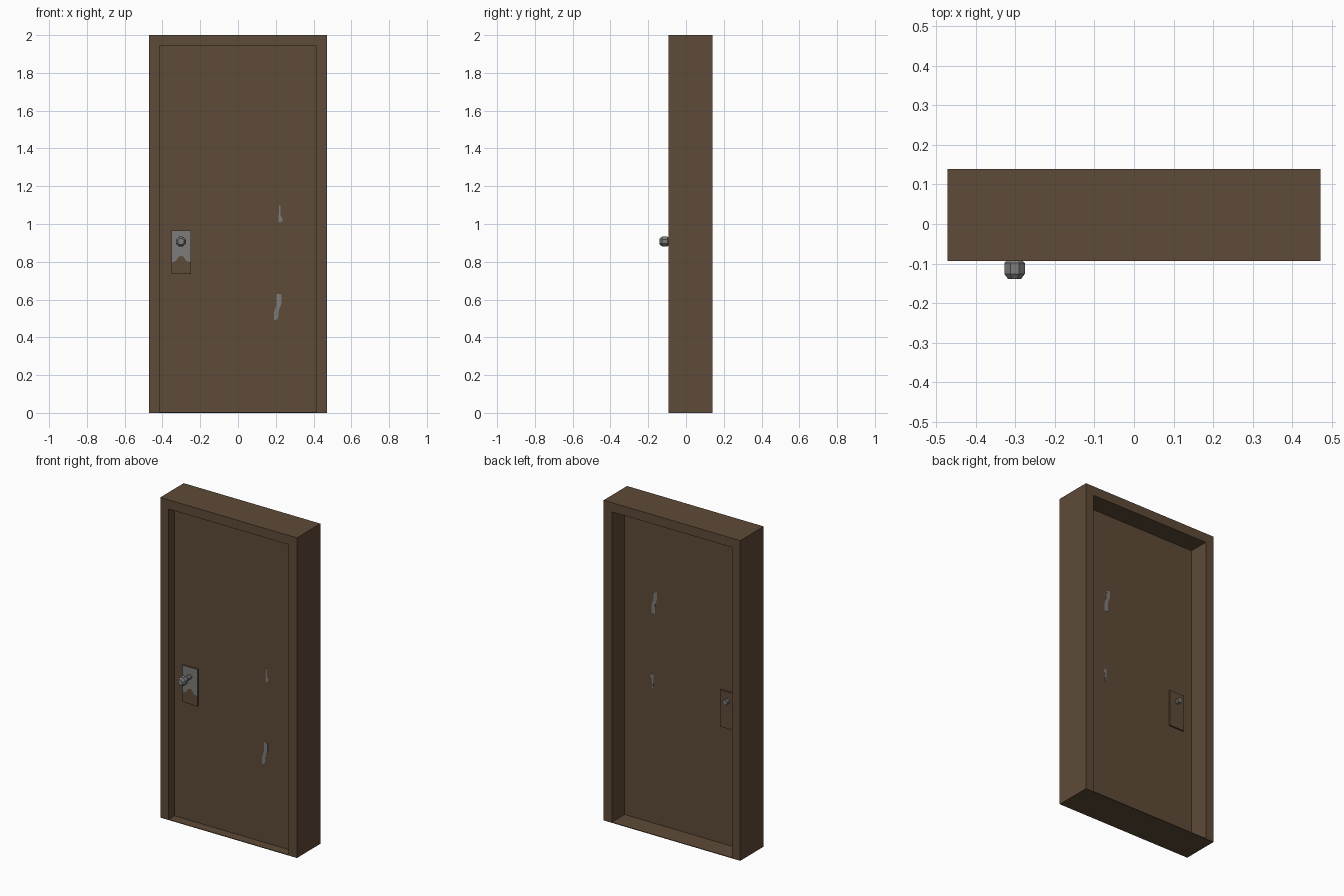
import bpy, bmesh, math
from mathutils import Vector, Matrix

cube = bpy.data.objects.get("Cube")
if cube:
    bpy.data.objects.remove(cube)


def material(name, rgb):
    m = bpy.data.materials.new(name)
    m.use_nodes = True
    m.diffuse_color = (*rgb, 1)
    m.node_tree.nodes["Principled BSDF"].inputs["Base Color"].default_value = (*rgb, 1)
    return m


BROWN = material("brown wood", (0.112, 0.069, 0.040))
GREY = material("worn grey metal", (0.205, 0.20, 0.193))


def finish(bm, name, mat):
    bmesh.ops.recalc_face_normals(bm, faces=bm.faces)
    mesh = bpy.data.meshes.new(name)
    bm.to_mesh(mesh)
    bm.free()
    mesh.materials.append(mat)
    ob = bpy.data.objects.new(name, mesh)
    bpy.context.collection.objects.link(ob)
    return ob


def prism(name, outlines, y0, y1, mat):
    """Extrude flat x/z outlines from y0 to y1."""
    bm = bmesh.new()
    for pts in outlines:
        bm.faces.new([bm.verts.new((x, y0, z)) for x, z in pts])
    bmesh.ops.remove_doubles(bm, verts=bm.verts, dist=1e-5)
    moved = bmesh.ops.extrude_face_region(bm, geom=bm.faces[:], use_keep_orig=True)["geom"]
    bmesh.ops.translate(bm, vec=(0, y1 - y0, 0),
                        verts=[v for v in moved if isinstance(v, bmesh.types.BMVert)])
    return finish(bm, name, mat)


def rect(x0, x1, z0, z1):
    return [(x0, z0), (x1, z0), (x1, z1), (x0, z1)]


def lathe(name, profile, centre, mat, sides=8):
    """Turn a (radius, y) profile about the y direction."""
    bm = bmesh.new()
    turn = Matrix.Rotation(math.pi / sides, 3, 'Y')
    vs = [bm.verts.new(turn @ Vector((r, y, 0))) for r, y in profile]
    edges = [bm.edges.new(pair) for pair in zip(vs, vs[1:])]
    bmesh.ops.spin(bm, geom=vs + edges, cent=(0, 0, 0), axis=(0, 1, 0),
                   angle=math.tau, steps=sides)
    bmesh.ops.remove_doubles(bm, verts=bm.verts, dist=1e-4)
    ob = finish(bm, name, mat)
    ob.location = (centre[0], 0, centre[1])
    return ob


FRONT, BACK = -0.093, 0.139
DOOR_F, DOOR_B = -0.034, 0.013
HALF, INNER, HEAD, SILL = 0.472, 0.415, 1.942, 0.004

# Frame: one closed ring with a very thin sill
outer = rect(-HALF, HALF, 0, 2)
inner = rect(-INNER, INNER, SILL, HEAD)
ring = [[outer[i], outer[(i + 1) % 4], inner[(i + 1) % 4], inner[i]] for i in range(4)]
prism("door_frame", ring, FRONT, BACK, BROWN)

# Door leaf
prism("door_leaf", [rect(-INNER, INNER, SILL, HEAD)], DOOR_F, DOOR_B, BROWN)

# Lock plates on both faces
PX0, PX1, PZ0, PZ1, THICK = -0.353, -0.249, 0.735, 0.965, 0.009
plate = [rect(PX0, PX1, PZ0, PZ1)]
prism("front_lock_plate", plate, DOOR_F - THICK, DOOR_F, BROWN)
prism("back_lock_plate", plate, DOOR_B, DOOR_B + THICK, BROWN)

# Bare metal on the front plate, with a wavy lower edge
wave = [(PX0, 0.795), (-0.33, 0.803), (-0.315, 0.826), (-0.302, 0.832),
        (-0.288, 0.826), (-0.273, 0.803), (PX1, 0.798)]
prism("front_plate_metal", [wave + [(PX1, PZ1), (PX0, PZ1)]],
      DOOR_F - THICK - 0.001, DOOR_F - THICK, GREY)

# Front knob with its neck, and the short back spindle
SPOT = (-0.302, 0.907)
lathe("front_knob", [(0, DOOR_F), (0.015, DOOR_F), (0.015, -0.085), (0.019, -0.089),
                     (0.028, -0.099), (0.028, -0.126), (0.018, -0.139), (0, -0.139)],
      SPOT, GREY)
lathe("back_spindle", [(0, DOOR_B), (0.016, DOOR_B), (0.016, 0.048), (0, 0.048)],
      SPOT, GREY)

# Worn scratches, turned upside down on the back face
gouge = [(0.19, 0.49), (0.212, 0.497), (0.216, 0.54), (0.23, 0.58), (0.23, 0.627),
         (0.205, 0.63), (0.203, 0.57), (0.19, 0.53)]
streak = [(0.214, 1.01), (0.237, 1.013), (0.234, 1.03), (0.225, 1.045),
          (0.224, 1.095), (0.218, 1.1)]
for name, pts in (("gouge", gouge), ("streak", streak)):
    prism("front_" + name, [pts], DOOR_F - 0.001, DOOR_F, GREY)
    prism("back_" + name, [[(x, HEAD - z) for x, z in pts]], DOOR_B, DOOR_B + 0.001, GREY)
